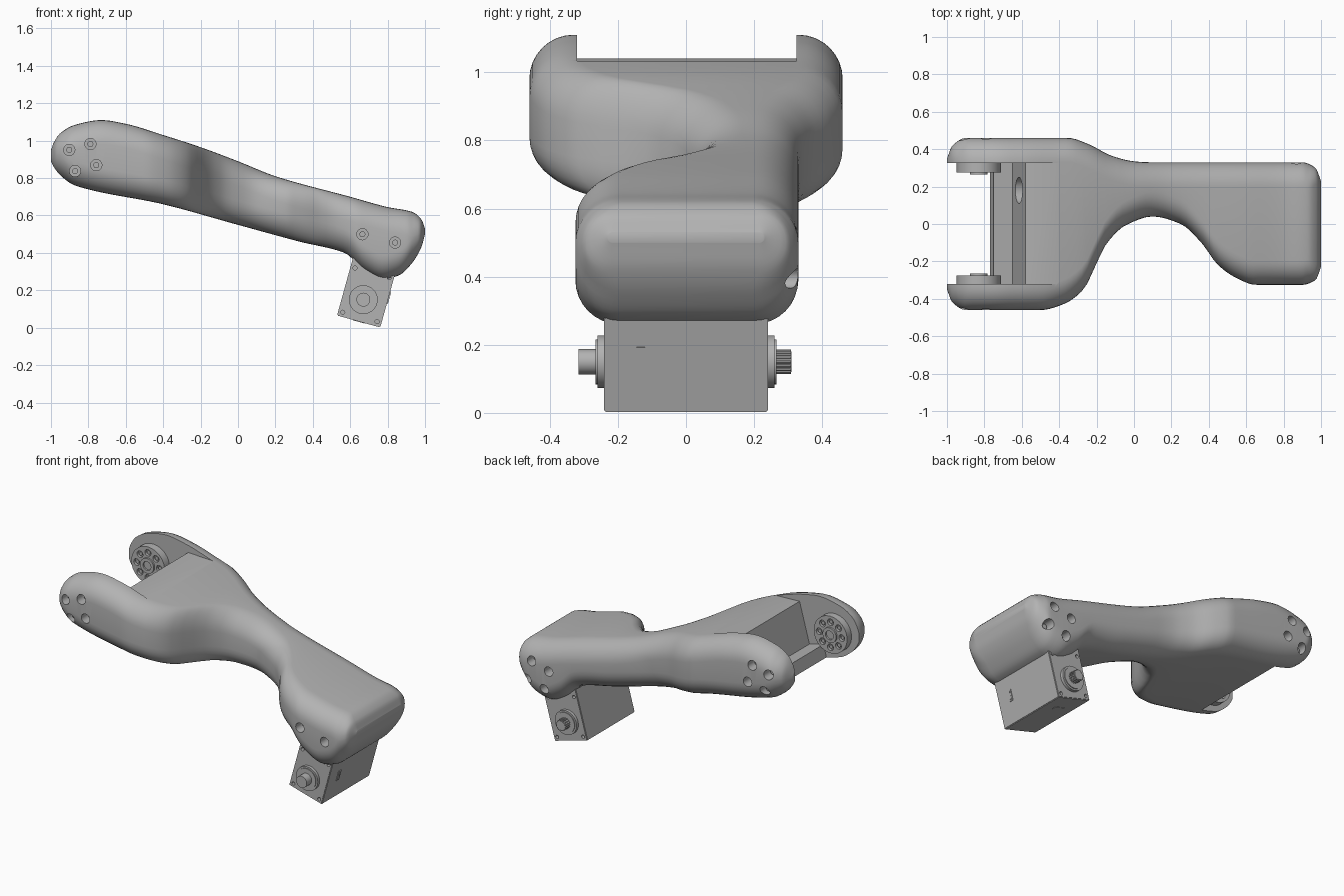
import bpy, bmesh
from math import sin, cos, pi, radians
from mathutils import Matrix, Vector

if "Cube" in bpy.data.objects:
    bpy.data.objects.remove(bpy.data.objects["Cube"])

grey = bpy.data.materials.new("satin grey")
grey.use_nodes = True
grey.diffuse_color = (0.45, 0.45, 0.45, 1)
grey.node_tree.nodes["Principled BSDF"].inputs["Base Color"].default_value = (0.45, 0.45, 0.45, 1)

TILT = radians(15.5)
MOTOR = (0.67, 0.15)      # motor shaft, x and z
FORK = (-0.83, 0.91)      # fork joint, x and z


def finish(bm, name):
    bmesh.ops.recalc_face_normals(bm, faces=bm.faces)
    mesh = bpy.data.meshes.new(name)
    bm.to_mesh(mesh)
    bm.free()
    mesh.materials.append(grey)
    ob = bpy.data.objects.new(name, mesh)
    bpy.context.collection.objects.link(ob)
    return ob


def smooth(ob, angle=35):
    bpy.ops.object.select_all(action="DESELECT")
    ob.select_set(True)
    bpy.context.view_layer.objects.active = ob
    bpy.ops.object.shade_smooth_by_angle(angle=radians(angle))


def cylinders(name, spots, r, y0, y1, sides=24):
    """Cylinders along y at each (x, z) spot, as one object."""
    bm = bmesh.new()
    for x, z in spots:
        m = Matrix.Translation((x, (y0 + y1) / 2, z)) @ Matrix.Rotation(pi / 2, 4, "X")
        bmesh.ops.create_cone(bm, cap_ends=True, segments=sides, radius1=r, radius2=r,
                              depth=abs(y1 - y0), matrix=m)
    ob = finish(bm, name)
    smooth(ob)
    return ob


def box(name, size, centre, bevel=0.0):
    bm = bmesh.new()
    bmesh.ops.create_cube(bm, size=1, matrix=Matrix.Diagonal((*size, 1)))
    if bevel:
        bmesh.ops.bevel(bm, geom=bm.edges[:], offset=bevel, segments=2, affect="EDGES")
    bm.transform(Matrix.Translation(centre) @ Matrix.Rotation(TILT, 4, "Y"))
    return finish(bm, name)


def cut(ob, cutter):
    mod = ob.modifiers.new("cut", "BOOLEAN")
    mod.operation, mod.solver, mod.object = "DIFFERENCE", "EXACT", cutter
    bpy.context.view_layer.objects.active = ob
    bpy.ops.object.modifier_apply(modifier=mod.name)
    bpy.data.objects.remove(cutter)


def curve(points):
    """Monotone cubic through (x, value) points."""
    d = [(b[1] - a[1]) / (b[0] - a[0]) for a, b in zip(points, points[1:])]
    m = [d[0]] + [2 * a * b / (a + b) if a * b > 0 else 0 for a, b in zip(d, d[1:])] + [d[-1]]

    def value(x):
        i = 0
        while i < len(d) - 1 and x > points[i + 1][0]:
            i += 1
        (xa, va), (xb, vb) = points[i], points[i + 1]
        h = xb - xa
        t = (x - xa) / h
        return (va * (1 + 2 * t) * (1 - t) ** 2 + h * m[i] * t * (1 - t) ** 2
                + vb * t * t * (3 - 2 * t) + h * m[i + 1] * t * t * (t - 1))
    return value


# Arm body: rounded rectangles lofted along x between four outlines
top = curve([(-1, .95), (-.985, .99), (-.95, 1.04), (-.87, 1.085), (-.73, 1.11), (-.6, 1.09),
             (-.4, 1.03), (-.2, .965), (0, .89), (.2, .81), (.6, .7), (.8, .645), (.93, .62),
             (.98, .58), (1, .53)])
bottom = curve([(-1, .89), (-.985, .86), (-.95, .815), (-.87, .76), (-.4, .66), (0, .55),
                (.33, .46), (.57, .4), (.68, .305), (.78, .26), (.86, .28), (.93, .345),
                (.98, .43), (1, .5)])
back = curve([(-1, .35), (-.97, .42), (-.9, .46), (-.35, .46), (-.25, .43), (-.12, .365),
              (0, .335), (.08, .33), (.9, .33), (.97, .3), (1, .23)])
front = curve([(-1, -.35), (-.97, -.42), (-.9, -.46), (-.5, -.46), (-.38, -.43), (-.27, -.35),
               (-.2, -.21), (-.15, -.11), (-.05, -.01), (.1, .04), (.25, 0), (.36, -.1),
               (.45, -.22), (.55, -.29), (.65, -.325), (.9, -.325), (.97, -.3), (1, -.23)])
bm = bmesh.new()
rings = []
STEPS, CORNER = 100, 8
for s in range(STEPS + 1):
    x = -cos(pi * s / STEPS)
    y0, y1, z0, z1 = front(x), back(x), bottom(x), top(x)
    r = min(0.13, 0.48 * (y1 - y0), 0.48 * (z1 - z0))
    corners = [(y1 - r, z1 - r), (y0 + r, z1 - r), (y0 + r, z0 + r), (y1 - r, z0 + r)]
    ring = []
    for q, (cy, cz) in enumerate(corners):
        for k in range(CORNER + 1):
            a = pi / 2 * (q + k / CORNER)
            ring.append(bm.verts.new((x, cy + r * cos(a), cz + r * sin(a))))
    rings.append(ring)
for a, b in zip(rings, rings[1:]):
    for i in range(len(a)):
        j = (i + 1) % len(a)
        bm.faces.new((a[i], a[j], b[j], b[i]))
bm.faces.new(rings[0])
bm.faces.new(rings[-1])
arm = finish(bm, "arm_body")

# Fork opening with a stepped back wall
outline = [(-1.2, .3), (-.885, .3), (-.75, .81), (-.65, .785), (-.58, 1.04),
           (-.35, 1.03), (-.35, 1.3), (-1.2, 1.3)]
bm = bmesh.new()
face = bm.faces.new([bm.verts.new((x, -.32, z)) for x, z in outline])
new = bmesh.ops.extrude_face_region(bm, geom=[face])["geom"]
bmesh.ops.translate(bm, vec=(0, .645, 0), verts=[v for v in new if isinstance(v, bmesh.types.BMVert)])
cut(arm, finish(bm, "fork_cutter"))

# Cable hole in the back wall of the fork
bm = bmesh.new()
axis = Vector((-cos(TILT), 0, sin(TILT)))
bmesh.ops.create_cone(bm, cap_ends=True, segments=32, radius1=.07, radius2=.07, depth=.24,
                      matrix=Matrix.Translation((-.615, .18, .91))
                      @ axis.to_track_quat("Z", "Y").to_matrix().to_4x4())
cut(arm, finish(bm, "cable_cutter"))


# Counterbored screw holes, with a screw head in each
def diamond(centre, r):
    return [(centre[0] + r * cos(TILT * -1.9 + i * pi / 2),
             centre[1] + r * sin(TILT * -1.9 + i * pi / 2)) for i in range(4)]


fork_spots = diamond(FORK, .083)
foot_spots = diamond((.82, .44), .09)
for name, spots, y in (("front_fork", fork_spots, -.46), ("back_fork", fork_spots, .46),
                       ("front_foot", [(.665, .5), (.84, .455)], -.325),
                       ("back_foot", foot_spots, .33)):
    side = 1 if y > 0 else -1
    cut(arm, cylinders("hole_cutter", spots, .03, y - side * .07, y + side * .1))
    cylinders(name + "_screws", spots, .016, y - side * .08, y - side * .05, 16)
smooth(arm)

# Joint horns on the inner fork faces
for side, name in ((1, "back"), (-1, "front")):
    disc = cylinders(name + "_joint_horn", [FORK], .118, side * .275, side * .33, 48)
    ring_spots = [(FORK[0] + .08 * cos(i * pi / 4), FORK[1] + .08 * sin(i * pi / 4)) for i in range(8)]
    cut(disc, cylinders("horn_cutter", ring_spots, .021, side * .2, side * .292, 16))
    smooth(disc)
    cylinders(name + "_horn_screws", ring_spots, .012, side * .282, side * .3, 12)
    hub = cylinders(name + "_horn_hub", [FORK], .048, side * .264, side * .3, 32)
    cut(hub, cylinders("hub_cutter", [FORK], .028, side * .2, side * .285))
    smooth(hub)

# Motor housing, leaning with the arm
up = Vector((sin(TILT), 0, cos(TILT)))
across = Vector((cos(TILT), 0, -sin(TILT)))
base = Vector((.645, 0, .0335))
motor = box("motor_housing", (.24, .482, .42), base + up * .21, .004)
corners = [base + across * (.095 * s) + up * h for s in (-1, 1) for h in (.025, .27)]
for side in (-1, 1):
    cut(motor, cylinders("corner_cutter", [(c.x, c.z) for c in corners], .011,
                         side * .215, side * .3, 12))

# Motor flanges, output shaft and toothed rear shaft
for side, name in ((-1, "front"), (1, "back")):
    cylinders(name + "_motor_flange", [MOTOR], .077, side * .235, side * .26, 40)
    cylinders(name + "_motor_boss", [MOTOR], .066, side * .255, side * .265, 40)
cylinders("output_shaft", [MOTOR], .037, -.315, -.25, 32)
cylinders("rear_shaft", [MOTOR], .03, .25, .31, 24)
for i in range(16):
    a = i * pi / 8
    tooth = (MOTOR[0] + .031 * cos(a), MOTOR[1] + .031 * sin(a))
    cylinders("shaft_tooth", [tooth], .0045, .265, .308, 6)

# Cable sockets on the side and the underside
socket = base + across * .12 + up * .165 + Vector((0, -.133, 0))
box("side_socket", (.008, .026, .068), socket)
for k in (-1, 0, 1):
    box("socket_pin", (.012, .01, .01), socket + up * (.02 * k))
box("under_socket", (.068, .026, .006), base + Vector((0, .1, 0)) + up * .001)
